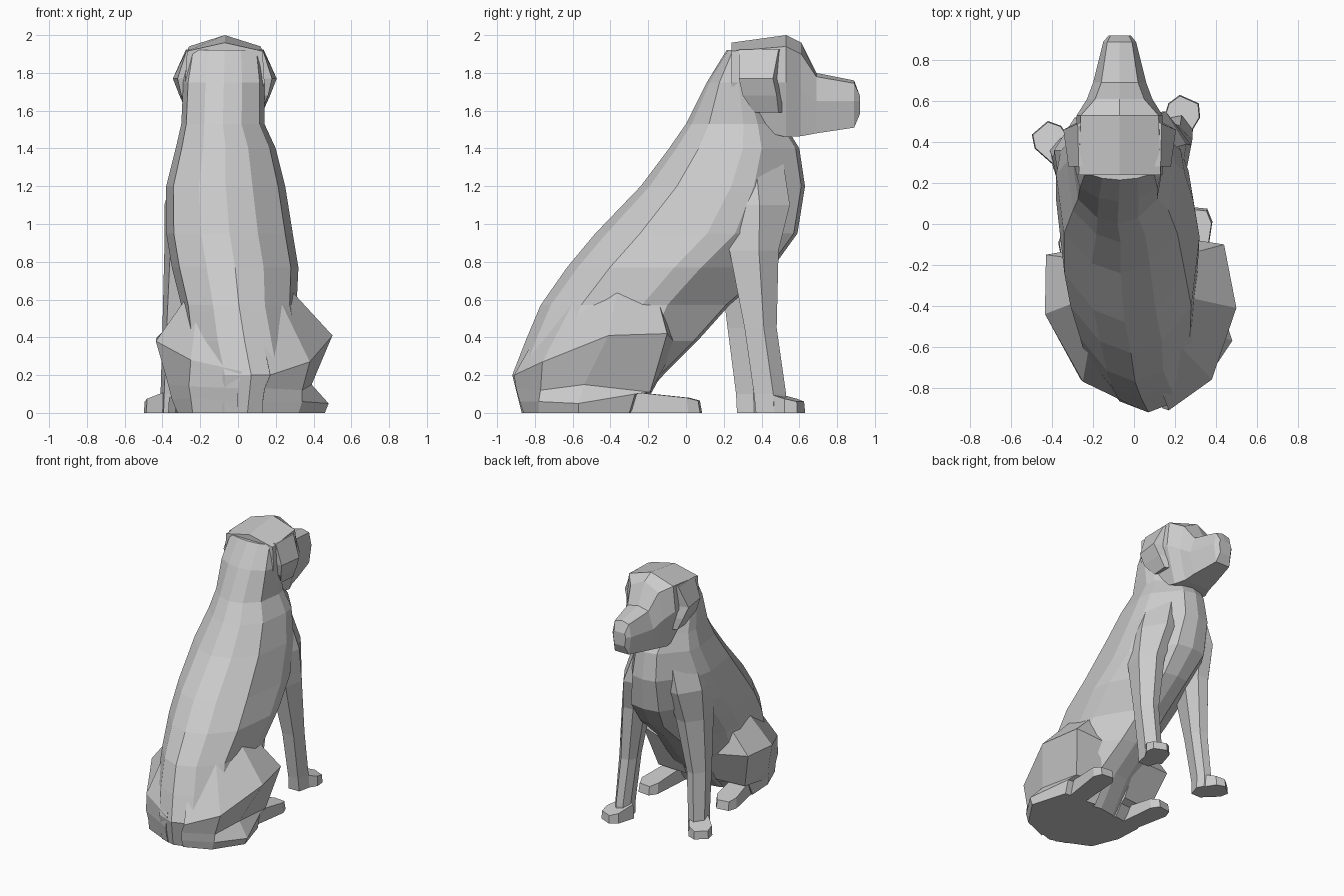
import bpy, bmesh
from mathutils import Vector

CX = -0.07  # head centre line


def loft(name, rings):
    """Skin a stack of equal-length point rings and cap both ends, flat shaded."""
    bm = bmesh.new()
    vs = [[bm.verts.new(p) for p in r] for r in rings]
    n = len(vs[0])
    for a, b in zip(vs, vs[1:]):
        for i in range(n):
            j = (i + 1) % n
            bm.faces.new((a[i], a[j], b[j], b[i]))
    bm.faces.new(vs[0][::-1])
    bm.faces.new(vs[-1])
    bmesh.ops.recalc_face_normals(bm, faces=bm.faces)
    me = bpy.data.meshes.new(name)
    bm.to_mesh(me)
    bm.free()
    ob = bpy.data.objects.new(name, me)
    bpy.context.collection.objects.link(ob)
    return ob


# Torso and neck: z, left x, right x, back y, widest y, front y, front half width
torso = [
    (0.00, -0.22, 0.32, -0.87, -0.40, -0.30, 0.12),
    (0.20, -0.24, 0.38, -0.92, -0.25, -0.12, 0.12),
    (0.38, -0.28, 0.35, -0.85, -0.18, 0.06, 0.11),
    (0.57, -0.30, 0.31, -0.77, -0.10, 0.23, 0.10),
    (0.77, -0.35, 0.32, -0.63, 0.08, 0.46, 0.10),
    (0.95, -0.38, 0.29, -0.48, 0.26, 0.59, 0.12),
    (1.20, -0.38, 0.25, -0.24, 0.36, 0.63, 0.10),
    (1.40, -0.33, 0.20, -0.09, 0.40, 0.60, 0.09),
    (1.53, -0.30, 0.14, 0.00, 0.38, 0.52, 0.09),
    (1.75, -0.29, 0.14, 0.11, 0.32, 0.45, 0.09),
    (1.92, -0.26, 0.12, 0.215, 0.32, 0.42, 0.08),
]
rings = []
for z, xl, xr, yb, ys, yf, fw in torso:
    c, w, d = (xl + xr) / 2, (xr - xl) / 2, ys - yb
    half = [(0.45 * w, yb + 0.08 * d), (0.88 * w, yb + 0.32 * d),
            (w, ys - 0.2 * d), (w * 0.93, ys), (fw, yf - 0.02)]
    rings.append([(c, yb, z)] + [(c + x, y, z) for x, y in half] + [(c, yf, z)]
                 + [(c - x, y, z) for x, y in half[::-1]])
loft("torso", rings)

# Head: y, top z, brow half width and z, cheek half width and z, jaw half width and z
head = [
    (0.24, 1.96, 0.20, 1.915, 0.21, 1.75, 0.14, 1.53),
    (0.53, 2.00, 0.19, 1.94, 0.21, 1.75, 0.14, 1.46),
    (0.61, 1.96, 0.12, 1.90, 0.16, 1.70, 0.11, 1.465),
    (0.69, 1.80, 0.09, 1.78, 0.13, 1.65, 0.10, 1.48),
    (0.89, 1.76, 0.06, 1.745, 0.08, 1.65, 0.06, 1.51),
    (0.92, 1.68, 0.045, 1.68, 0.055, 1.65, 0.045, 1.58),
]
rings = []
for y, zt, bw, bz, cw, cz, jw, jz in head:
    half = [(bw, bz), (cw, cz), (jw, jz)]
    rings.append([(CX, y, zt)] + [(CX + x, y, z) for x, z in half]
                 + [(CX - x, y, z) for x, z in half[::-1]])
loft("head", rings)

# Folded ears: z, inner offset, rear and front outer offsets, rear y, front y
ear = [(1.925, 0.12, 0.20, 0.205, 0.28, 0.51), (1.77, 0.12, 0.25, 0.275, 0.28, 0.48),
       (1.68, 0.12, 0.23, 0.24, 0.30, 0.50), (1.59, 0.12, 0.19, 0.20, 0.36, 0.51)]
for s, side in ((1, "right"), (-1, "left")):
    loft("ear_" + side, [[(CX + s * a, y0, z), (CX + s * b, y0, z),
                          (CX + s * c, y1 - 0.02, z), (CX + s * a, y1 + 0.03, z)]
                         for z, a, b, c, y0, y1 in ear])


# Front legs running up into the shoulders: z, centre x, half width, rear y, front y
def front_leg(name, s, secs):
    out = []
    for z, x, w, y0, y1 in secs:
        m = y0 + 0.6 * (y1 - y0)
        out.append([(x - s * w * 0.6, y0, z), (x + s * w * 0.7, y0, z), (x + s * w, m, z),
                    (x + s * w * 0.2, y1, z), (x - s * w * 0.6, y1 - 0.01, z), (x - s * w, m, z)])
    loft(name, out)


front_leg("front_leg_right", 1, [
    (0.00, 0.22, 0.07, 0.37, 0.53), (0.10, 0.22, 0.065, 0.36, 0.53),
    (0.45, 0.21, 0.075, 0.31, 0.48), (0.86, 0.18, 0.10, 0.23, 0.49),
    (1.10, 0.13, 0.125, 0.15, 0.55), (1.36, 0.05, 0.125, 0.15, 0.51)])
front_leg("front_leg_left", -1, [
    (0.00, -0.345, 0.07, 0.27, 0.42), (0.10, -0.345, 0.065, 0.265, 0.42),
    (0.45, -0.325, 0.075, 0.22, 0.40), (0.86, -0.285, 0.105, 0.17, 0.45),
    (1.10, -0.265, 0.125, 0.12, 0.52), (1.36, -0.19, 0.125, 0.15, 0.50)])


# Paws: plan outline with a lowered toe and a slightly smaller top
def paw(name, heel, toe, w, h_heel, h_toe):
    a, b = Vector((*heel, 0)), Vector((*toe, 0))
    d = (b - a).normalized()
    s = Vector((d.y, -d.x, 0))
    m = b - d * 0.06
    plan = [(a + s * w * 0.8, h_heel), (m + s * w, h_toe + 0.015), (b + s * w * 0.6, h_toe),
            (b - s * w * 0.6, h_toe), (m - s * w, h_toe + 0.015), (a - s * w * 0.8, h_heel)]
    c = (a + b) / 2
    loft(name, [[p for p, h in plan],
                [c + (p - c) * 0.95 + Vector((0, 0, h)) for p, h in plan]])


paw("front_paw_right", (0.19, 0.43), (0.27, 0.61), 0.085, 0.11, 0.06)
paw("front_paw_left", (-0.34, 0.33), (-0.46, 0.47), 0.085, 0.11, 0.06)
paw("hind_paw_right", (0.26, -0.38), (0.31, 0.08), 0.08, 0.12, 0.065)
paw("hind_paw_left", (-0.24, -0.42), (-0.30, -0.02), 0.08, 0.12, 0.065)

# Folded thighs, five rings each: base, foot edge, tuck, crest and upper
loft("thigh_right", [
    [(0.13, -0.86, 0), (0.32, -0.78, 0), (0.46, -0.57, 0), (0.38, -0.30, 0), (0.12, -0.28, 0)],
    [(0.13, -0.88, 0.06), (0.34, -0.78, 0.06), (0.48, -0.57, 0.05), (0.38, -0.27, 0.10), (0.12, -0.22, 0.08)],
    [(0.14, -0.90, 0.13), (0.34, -0.77, 0.12), (0.39, -0.54, 0.15), (0.37, -0.19, 0.11), (0.12, -0.18, 0.11)],
    [(0.17, -0.91, 0.20), (0.38, -0.76, 0.27), (0.50, -0.41, 0.41), (0.44, -0.10, 0.42), (0.12, -0.05, 0.36)],
    [(0.09, -0.70, 0.57), (0.23, -0.60, 0.58), (0.27, -0.36, 0.66), (0.29, -0.14, 0.57), (0.10, -0.10, 0.53)],
])
loft("thigh_left", [
    [(0.00, -0.86, 0), (-0.24, -0.75, 0), (-0.32, -0.55, 0), (-0.33, -0.35, 0), (-0.10, -0.32, 0)],
    [(0.00, -0.88, 0.06), (-0.25, -0.75, 0.08), (-0.35, -0.52, 0.07), (-0.33, -0.30, 0.10), (-0.10, -0.26, 0.08)],
    [(0.00, -0.89, 0.13), (-0.26, -0.76, 0.14), (-0.37, -0.48, 0.15), (-0.34, -0.24, 0.11), (-0.10, -0.22, 0.11)],
    [(0.02, -0.90, 0.22), (-0.25, -0.77, 0.28), (-0.435, -0.44, 0.38), (-0.43, -0.15, 0.40), (-0.10, -0.09, 0.36)],
    [(-0.06, -0.70, 0.57), (-0.22, -0.60, 0.52), (-0.28, -0.38, 0.60), (-0.28, -0.17, 0.55), (-0.09, -0.13, 0.52)],
])
